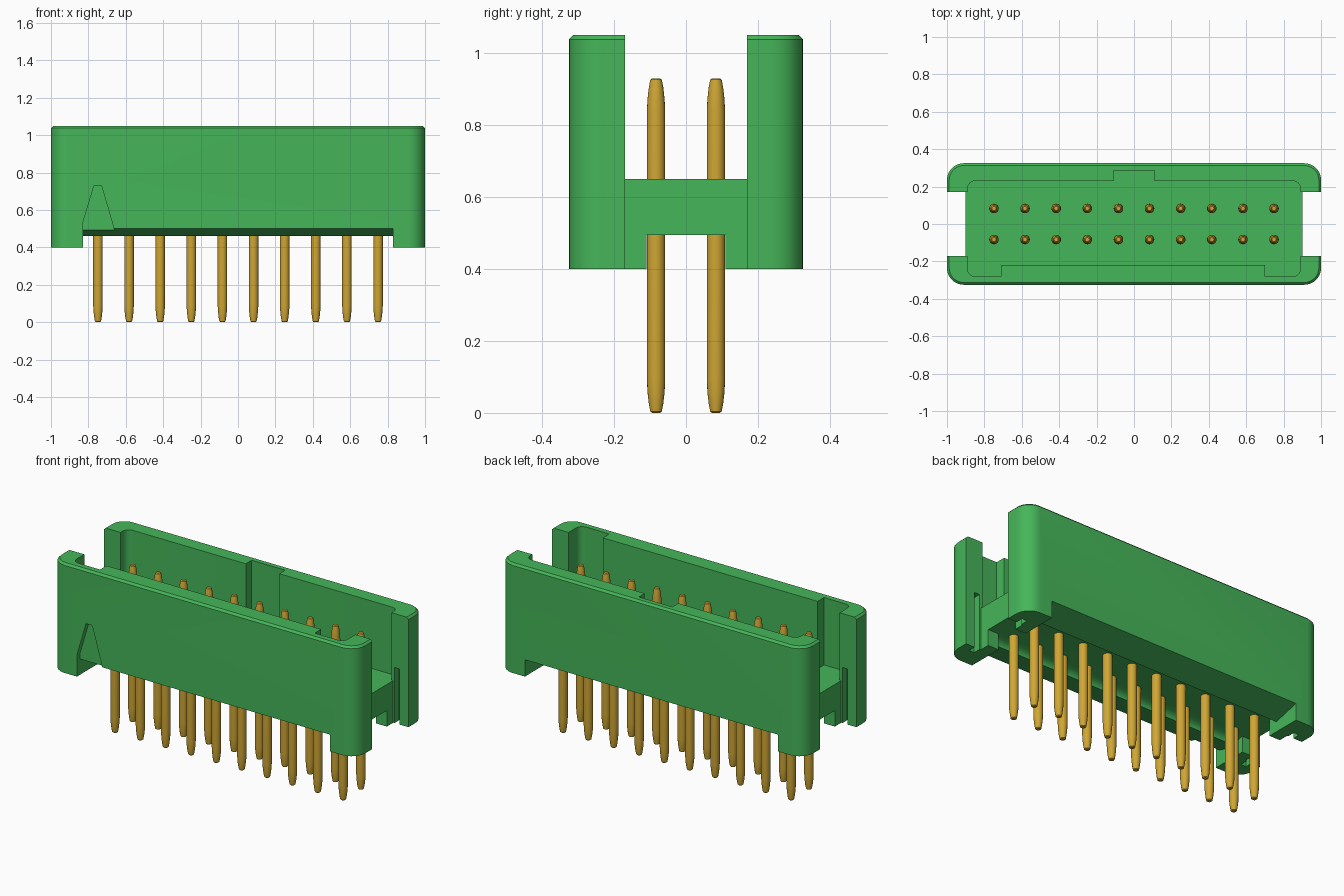
import bpy, bmesh, math
from mathutils import Vector

if "Cube" in bpy.data.objects:
    bpy.data.objects.remove(bpy.data.objects["Cube"], do_unlink=True)


def material(name, rgb):
    m = bpy.data.materials.new(name)
    m.use_nodes = True
    m.diffuse_color = (*rgb, 1)
    bsdf = m.node_tree.nodes["Principled BSDF"]
    bsdf.inputs["Base Color"].default_value = (*rgb, 1)
    bsdf.inputs["Roughness"].default_value = 0.6
    return m


GREEN = material("green plastic", (0.06, 0.465, 0.10))
GOLD = material("gold metal", (0.63, 0.385, 0.035))


def select(ob):
    bpy.ops.object.select_all(action="DESELECT")
    ob.select_set(True)
    bpy.context.view_layer.objects.active = ob


def smooth(ob):
    select(ob)
    bpy.ops.object.shade_smooth_by_angle(angle=math.radians(32))


def rounded(corners, steps=8):
    """Outline from (x, y, radius) corners, rounding those with a radius."""
    out = []
    for i, (x, y, r) in enumerate(corners):
        p = Vector((x, y))
        if r == 0:
            out.append((x, y))
            continue
        a = p + (Vector(corners[i - 1][:2]) - p).normalized() * r
        b = p + (Vector(corners[(i + 1) % len(corners)][:2]) - p).normalized() * r
        c = a + b - p
        for k in range(steps + 1):
            t = k / steps * math.pi / 2
            out.append(tuple(c + (a - c) * math.cos(t) + (b - c) * math.sin(t)))
    return out


def prism(name, outline, axis, lo, hi, top_chamfer=0):
    """Extrude a 2D outline along an axis."""
    place = {"x": lambda u, v, w: (w, u, v),
             "y": lambda u, v, w: (u, w, v),
             "z": lambda u, v, w: (u, v, w)}[axis]
    bm = bmesh.new()
    face = bm.faces.new([bm.verts.new(place(u, v, lo)) for u, v in outline])
    top = bmesh.ops.extrude_face_region(bm, geom=[face])["geom"]
    shift = Vector(place(0, 0, hi - lo))
    bmesh.ops.translate(bm, vec=shift, verts=[g for g in top if isinstance(g, bmesh.types.BMVert)])
    bmesh.ops.recalc_face_normals(bm, faces=bm.faces)
    if top_chamfer:
        rim = [e for e in bm.edges if all(v.co.z > hi - 1e-5 for v in e.verts)]
        bmesh.ops.bevel(bm, geom=rim, offset=top_chamfer, segments=1, affect="EDGES")
    me = bpy.data.meshes.new(name)
    bm.to_mesh(me)
    bm.free()
    ob = bpy.data.objects.new(name, me)
    bpy.context.collection.objects.link(ob)
    return ob


def box(name, x0, x1, y0, y1, z0, z1):
    return prism(name, [(x0, y0), (x1, y0), (x1, y1), (x0, y1)], "z", z0, z1)


def cut(target, cutter):
    mod = target.modifiers.new("cut", "BOOLEAN")
    mod.operation = "DIFFERENCE"
    mod.solver = "EXACT"
    mod.object = cutter
    select(target)
    bpy.ops.object.modifier_apply(modifier=mod.name)
    bpy.data.objects.remove(cutter, do_unlink=True)


# Outer shell of the housing
R = 0.09
housing = prism("housing", rounded([(-1, -.325, R), (1, -.325, R), (1, .325, R), (-1, .325, R)]),
                "z", 0.4, 1.05, top_chamfer=0.012)
housing.data.materials.append(GREEN)

# Cavity with a key notch in the back wall and a thicker front wall
r = 0.04
cavity = [(-.89, -.28, r), (-.71, -.28, 0), (-.71, -.22, 0), (.70, -.22, 0), (.70, -.28, 0),
          (.89, -.28, r), (.89, .23, r), (.11, .23, 0), (.11, .285, 0),
          (-.11, .285, 0), (-.11, .23, 0), (-.89, .23, r)]
cut(housing, prism("cavity_cutter", rounded(cavity), "z", 0.65, 1.2))

# Underside: sloped wall bottoms, a ridge, and a concave curve up to the flat base
half = [(.40, .30), (.40, .50), (.325, .50), (.165, .46)]
half += [(.11 + .055 * math.cos(t), .46 + .035 * math.sin(t))
         for t in (k / 6 * math.pi / 2 for k in range(1, 7))]
under = half + [(-y, z) for y, z in reversed(half)]
cut(housing, prism("underside_cutter", under, "x", -0.83, 0.83))
cut(housing, box("base_end_cutter", -.96, .96, -.11, .11, .2, .495))

# Open ends: a full-height gap, the slot above the base, and side grooves
for s in (-1, 1):
    a, b = sorted((s * .90, s * 1.2))
    cut(housing, box("end_cutter", a, b, -.17, .17, .2, 1.3))
    a, b = sorted((s * .80, s * 1.1))
    cut(housing, box("slot_cutter", a, b, -.17, .17, .65, 1.3))
    a, b = sorted((s * .908, s * .942))
    cut(housing, box("groove_cutter", a, b, -.215, .215, .2, .73))

# First-pin marker recess on the front wall
marker = [(-.83, .42), (-.66, .42), (-.66, .49), (-.73, .73), (-.77, .73), (-.83, .53)]
cut(housing, prism("marker_cutter", marker, "y", -.5, -.295))
smooth(housing)

# One pin: a turned profile of (radius, height)
PROFILE = [(.011, 0), (.016, .004), (.020, .025), (.0235, .055), (.0255, .09),
           (.0255, .84), (.0235, .875), (.020, .905), (.016, .926), (.011, .93)]
SIDES = 20
bm = bmesh.new()
rings = [[bm.verts.new((rad * math.cos(2 * math.pi * k / SIDES),
                        rad * math.sin(2 * math.pi * k / SIDES), z)) for k in range(SIDES)]
         for rad, z in PROFILE]
for lower, upper in zip(rings, rings[1:]):
    for k in range(SIDES):
        n = (k + 1) % SIDES
        bm.faces.new((lower[k], lower[n], upper[n], upper[k]))
bm.faces.new(rings[0][::-1])
bm.faces.new(rings[-1])
pin_mesh = bpy.data.meshes.new("pin")
bm.to_mesh(pin_mesh)
bm.free()
pin_mesh.materials.append(GOLD)

# Two rows of ten pins
PITCH = 0.1664
for row, y in (("front", -PITCH / 2), ("back", PITCH / 2)):
    for i in range(10):
        pin = bpy.data.objects.new(f"{row}_pin_{i + 1}", pin_mesh)
        pin.location = ((i - 4.5) * PITCH, y, 0)
        bpy.context.collection.objects.link(pin)
smooth(pin)
